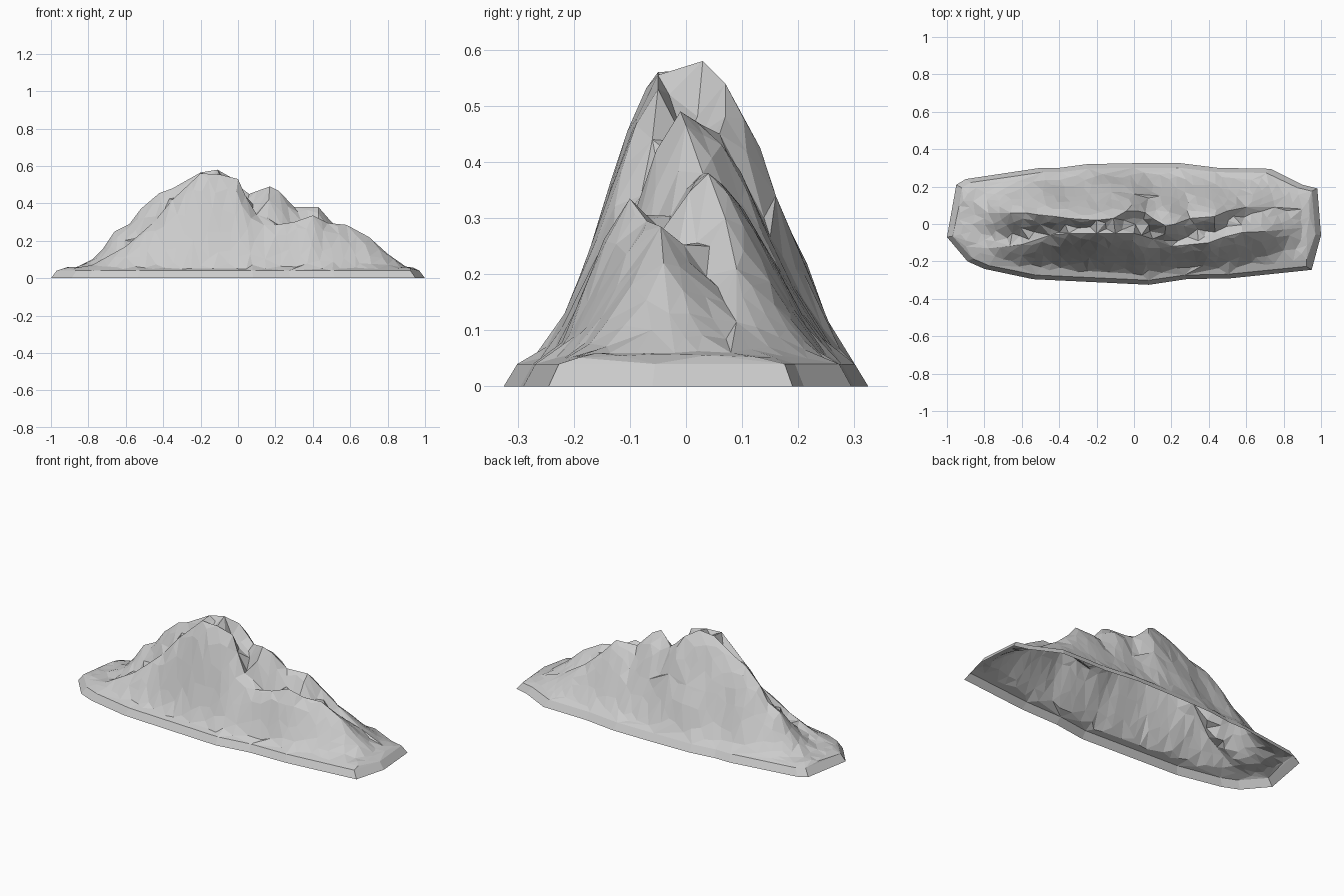
import bpy, bmesh, math, random
from mathutils import Vector, noise
from mathutils.geometry import delaunay_2d_cdt

cube = bpy.data.objects.get("Cube")
if cube:
    bpy.data.objects.remove(cube, do_unlink=True)
random.seed(4)

RIM = 0.04          # height of the bevelled foot
INSET_X, INSET_Y = 0.97, 0.925

# Footprint, front and back edges, each from right to left side of the mountain
front_edge = [(-1, -.07), (-.89, -.2), (-.8, -.24), (-.54, -.295), (.08, -.325),
              (.28, -.295), (.52, -.29), (.95, -.245), (1, -.06)]
back_edge = [(-1, -.07), (-.95, .21), (-.9, .24), (-.5, .3), (-.4, .3), (-.25, .32),
             (0, .325), (.25, .325), (.45, .3), (.73, .295), (.9, .21), (.98, .19),
             (1, -.06)]

# Crest lines: x, y, height
front_crest = [(-.9, -.12, .05), (-.78, -.13, .07), (-.6, -.11, .17), (-.45, -.06, .3),
               (-.35, -.05, .42), (-.2, -.05, .56), (-.1, -.05, .555), (0, -.05, .53),
               (.04, -.06, .44), (.1, -.08, .34), (.2, -.12, .285), (.3, -.11, .3),
               (.4, -.1, .335), (.48, -.07, .295), (.58, -.045, .285), (.7, -.04, .22),
               (.8, -.03, .13), (.9, -.02, .06)]
back_crest = [(-.93, .06, .045), (-.85, .05, .055), (-.78, .06, .1), (-.72, .06, .16),
              (-.66, .06, .25), (-.58, .06, .29), (-.52, .05, .37), (-.42, .04, .455),
              (-.35, .03, .48), (-.2, .02, .565), (-.11, .03, .58), (-.04, .07, .54),
              (.02, .07, .48), (.06, .06, .45), (.1, .03, .465), (.17, -.01, .49),
              (.22, 0, .465), (.3, .03, .38), (.43, .04, .38), (.5, .07, .3),
              (.6, .09, .21), (.75, .09, .115), (.9, .08, .05)]
spur = [(-.34, .12, RIM), (-.24, .16, .27), (-.12, .17, .31), (0, .16, .31),
        (.14, .15, RIM)]
# Each crest with the reach of its front and back slopes (None = down to the foot)
crests = [(front_crest, None, .21), (back_crest, .21, None), (spur, .1, None)]
# Hollows and swellings of the slopes: x, y, radius, depth
dents = [(-.2, .12, .06, -.03), (.08, .12, .06, -.03), (.28, .1, .06, -.03),
         (.17, .08, .05, .03)]


def along(line, x, axis):
    """Value of a line at x, by linear interpolation."""
    if x <= line[0][0]:
        return line[0][axis]
    for a, b in zip(line, line[1:]):
        if x <= b[0]:
            return a[axis] + (b[axis] - a[axis]) * (x - a[0]) / (b[0] - a[0])
    return line[-1][axis]


def edge_y(edge, x):
    return along(edge, x / INSET_X, 1) * INSET_Y


def height(x, y):
    """Highest of the slopes that fall away from the crests."""
    front, back = edge_y(front_edge, x), edge_y(back_edge, x)
    apron = RIM + .02 * min(1, min(y - front, back - y, .97 - abs(x)) / .06)
    top = apron
    for line, reach_front, reach_back in crests:
        crest_y, crest_z = along(line, x, 1), along(line, x, 2)
        if y < crest_y:
            reach = reach_front or (crest_y - front) * .88
        else:
            reach = reach_back or back - crest_y
        t = min(abs(y - crest_y) / max(reach, .01), 1)
        rough = noise.noise(Vector((x * 7, y * 6, 3))) * .08 * math.sin(math.pi * t)
        slope = .33 + .33 * math.cos(math.pi * t) + .34 * (1 - t) + rough
        top = max(top, RIM + (crest_z - RIM) * slope)
    for dent_x, dent_y, radius, depth in dents:
        away = math.hypot(x - dent_x, y - dent_y) / radius
        top += depth * max(0, 1 - away * away)
    return top


# Plan of the mesh: foot outline, crest lines and scattered slope points
outline = front_edge + back_edge[-2:0:-1]
count = len(outline)
points = [Vector((x * INSET_X, y * INSET_Y)) for x, y in outline]
edges = [(i, (i + 1) % count) for i in range(count)]
for line, _, _ in crests:
    start = len(points)
    points += [Vector(p[:2]) for p in line]
    edges += [(start + i, start + i + 1) for i in range(len(line) - 1)]


def spaced(p):
    return all(math.hypot((p.x - q.x) * .65, p.y - q.y) > .03 for q in points)


for _ in range(6000):
    p = Vector((random.uniform(-.94, .94), random.uniform(-.29, .3)))
    inside = edge_y(front_edge, p.x) + .025 < p.y < edge_y(back_edge, p.x) - .025
    if inside and spaced(p):
        points.append(p)

plan, _, faces, sources, _, _ = delaunay_2d_cdt(points, edges, [], 1, 1e-5)

# Raise the plan into the rock surface
bm = bmesh.new()
rim = {}
verts = []
for p, source in zip(plan, sources):
    on_rim = [i for i in source if i < count]
    v = bm.verts.new((p.x, p.y, RIM if on_rim else height(p.x, p.y)))
    verts.append(v)
    for i in on_rim:
        rim[i] = v
for face in faces:
    bm.faces.new([verts[i] for i in face])

# Bevelled foot around the open underside
foot = [bm.verts.new((x, y, 0)) for x, y in outline]
for i in range(count):
    j = (i + 1) % count
    bm.faces.new((foot[i], foot[j], rim[j], rim[i]))
for v in [v for v in bm.verts if not v.link_faces]:
    bm.verts.remove(v)

mesh = bpy.data.meshes.new("mountain")
bm.to_mesh(mesh)
bm.free()
mountain = bpy.data.objects.new("mountain", mesh)
bpy.context.collection.objects.link(mountain)

# Plain grey rock
rock = bpy.data.materials.new("rock_grey")
rock.use_nodes = True
grey = (.6, .6, .6, 1)
rock.diffuse_color = grey
rock.node_tree.nodes["Principled BSDF"].inputs["Base Color"].default_value = grey
mesh.materials.append(rock)
